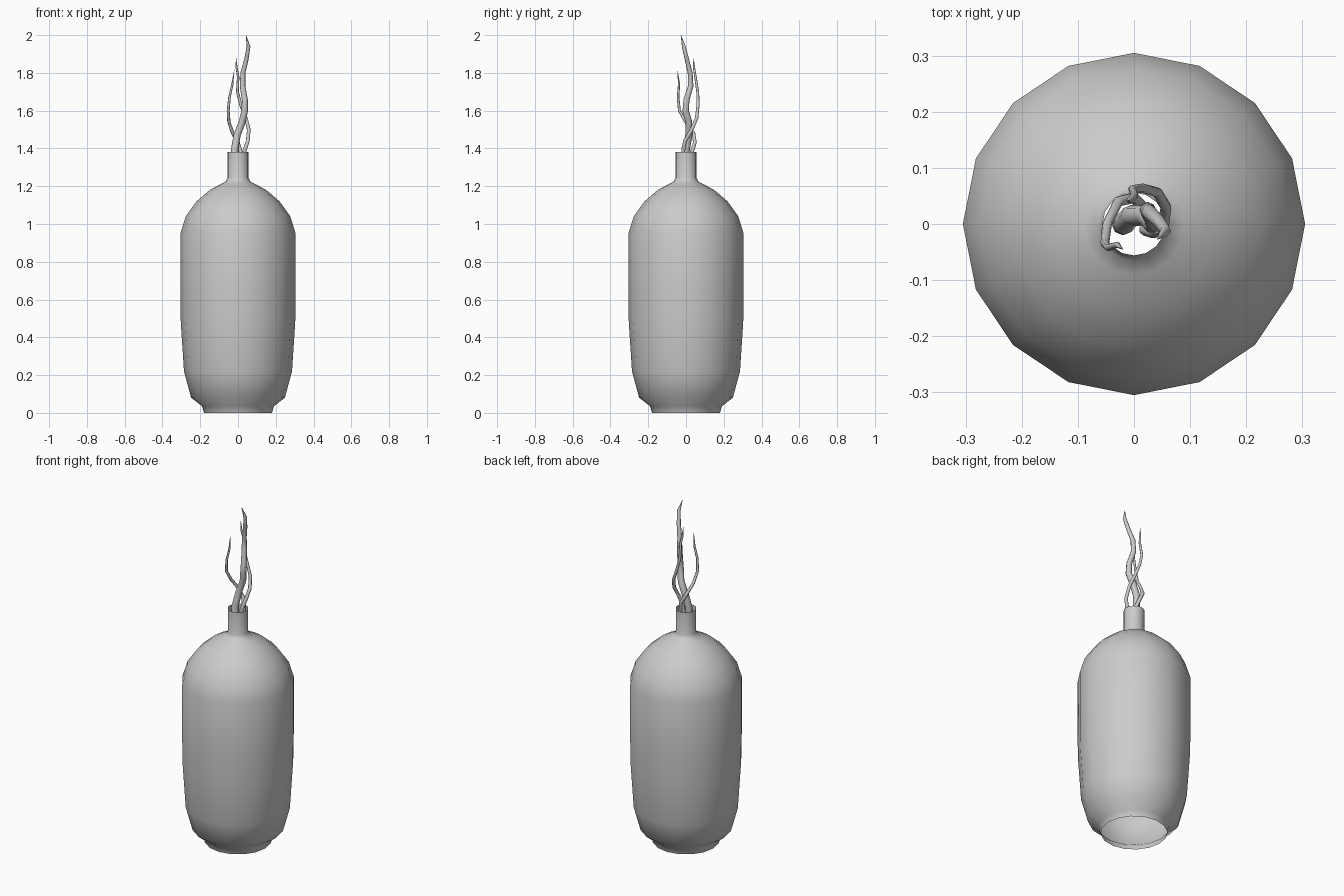
import bpy, bmesh, math

if "Cube" in bpy.data.objects:
    bpy.data.objects.remove(bpy.data.objects["Cube"])

SIDES = 16


def lathe(name, profile):
    """Revolve (radius, height) points into an open shell."""
    bm = bmesh.new()
    rings = []
    for r, z in profile:
        rings.append([bm.verts.new((r * math.cos(2 * math.pi * i / SIDES),
                                    r * math.sin(2 * math.pi * i / SIDES), z))
                      for i in range(SIDES)])
    for a, b in zip(rings, rings[1:]):
        for i in range(SIDES):
            j = (i + 1) % SIDES
            bm.faces.new((a[i], a[j], b[j], b[i])).smooth = True
    mesh = bpy.data.meshes.new(name)
    bm.to_mesh(mesh)
    bm.free()
    obj = bpy.data.objects.new(name, mesh)
    bpy.context.collection.objects.link(obj)
    return obj


def twig(name, points, thickness):
    """Crooked tapering tube along (x, y, z) points, ending in a tip."""
    curve = bpy.data.curves.new(name, 'CURVE')
    curve.dimensions = '3D'
    curve.bevel_depth = thickness
    curve.bevel_resolution = 2
    curve.use_fill_caps = True
    spline = curve.splines.new('POLY')
    spline.points.add(len(points) - 1)
    last = len(points) - 1
    for i, p in enumerate(points):
        spline.points[i].co = (*p, 1)
        spline.points[i].radius = 0.05 if i == last else 1 - 0.6 * (i / last) ** 1.5
    spline.use_smooth = True
    obj = bpy.data.objects.new(name, curve)
    bpy.context.collection.objects.link(obj)
    return obj


# Bottle vase, open at the foot and at the neck
lathe("vase", [(0.18, 0.005), (0.18, 0), (0.19, 0.035), (0.248, 0.08), (0.286, 0.22),
               (0.303, 0.48), (0.305, 0.62), (0.305, 0.95), (0.277, 1.04),
               (0.22, 1.12), (0.15, 1.18), (0.09, 1.212), (0.065, 1.225),
               (0.056, 1.245), (0.056, 1.38)][1:])

# Tall thick twig
twig("tall_twig", [(-0.02, 0.0, 1.3), (-0.018, 0.0, 1.39), (-0.005, 0.015, 1.47),
                   (0.022, 0.015, 1.54), (0.036, -0.002, 1.6), (0.036, 0.003, 1.66),
                   (0.024, 0.025, 1.73), (0.026, 0.022, 1.8), (0.044, 0.005, 1.87),
                   (0.056, -0.012, 1.94), (0.042, -0.027, 2.0)], 0.02)

# Two thin twigs
twig("right_twig", [(0.02, -0.01, 1.3), (0.035, -0.015, 1.39), (0.052, -0.005, 1.44),
                    (0.057, 0.03, 1.5), (0.042, 0.056, 1.56), (0.015, 0.064, 1.63),
                    (-0.003, 0.062, 1.7), (0.001, 0.05, 1.78), (-0.008, 0.042, 1.83),
                    (-0.01, 0.04, 1.88)], 0.011)
twig("left_twig", [(0.02, 0.02, 1.3), (0.015, 0.03, 1.38), (0.0, 0.047, 1.43),
                   (-0.028, 0.04, 1.48), (-0.048, 0.0, 1.54), (-0.052, -0.035, 1.6),
                   (-0.045, -0.042, 1.67), (-0.03, -0.037, 1.74),
                   (-0.02, -0.045, 1.815)], 0.011)
